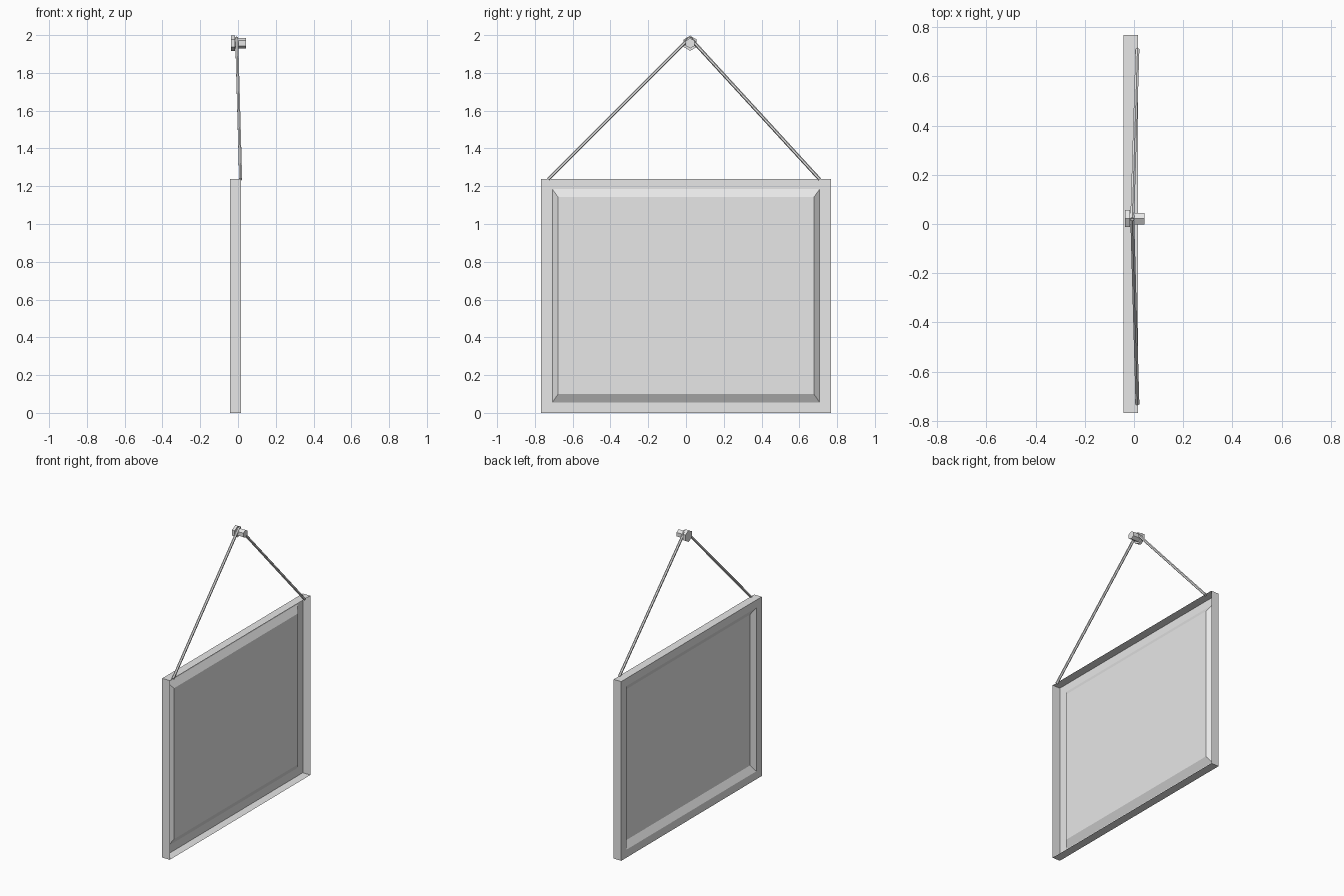
import bpy, bmesh, math
from mathutils import Vector, Matrix

cube = bpy.data.objects.get("Cube")
if cube:
    bpy.data.objects.remove(cube, do_unlink=True)

grey = bpy.data.materials.new("plain_grey")
grey.use_nodes = True
GREY = (0.8, 0.8, 0.8, 1)
grey.diffuse_color = GREY
grey.node_tree.nodes["Principled BSDF"].inputs["Base Color"].default_value = GREY


def finish(name, bm):
    mesh = bpy.data.meshes.new(name)
    bm.to_mesh(mesh)
    bm.free()
    mesh.materials.append(grey)
    bpy.context.collection.objects.link(bpy.data.objects.new(name, mesh))


def loft(name, loops, cap_start=False):
    """Join matching point loops with quads and cap the last one."""
    bm = bmesh.new()
    rings = [[bm.verts.new(p) for p in loop] for loop in loops]
    for a, b in zip(rings, rings[1:]):
        for i in range(len(a)):
            j = (i + 1) % len(a)
            bm.faces.new((a[i], a[j], b[j], b[i]))
    bm.faces.new(rings[-1])
    if cap_start:
        bm.faces.new(rings[0][::-1])
    finish(name, bm)


def rectangle(x, half, low, high):
    return [(x, half, low), (x, -half, low), (x, -half, high), (x, half, high)]


def hexagon(x, radius):
    angles = [-i * math.tau / 6 for i in range(6)]
    return [(x, 0.022 + radius * math.sin(t), 1.957 + radius * math.cos(t))
            for t in angles]


def rod(name, start, end, radius):
    start, end = Vector(start), Vector(end)
    along = end - start
    place = Matrix.Translation((start + end) / 2) @ along.to_track_quat("Z", "Y").to_matrix().to_4x4()
    bm = bmesh.new()
    bmesh.ops.create_cone(bm, cap_ends=True, segments=6, radius1=radius,
                          radius2=radius, depth=along.length, matrix=place)
    finish(name, bm)


# Sign board: open-backed shell with a flat rim, bevel and recessed panel
loft("sign_board", [
    rectangle(0.016, 0.767, 0, 1.238),
    rectangle(-0.042, 0.767, 0, 1.238),
    rectangle(-0.042, 0.708, 0.055, 1.185),
    rectangle(-0.015, 0.677, 0.1, 1.142),
])

# Nail: hexagonal shaft and wider head
loft("nail_shaft", [hexagon(0.042, 0.027), hexagon(-0.016, 0.027)], True)
loft("nail_head", [hexagon(-0.016, 0.04), hexagon(-0.036, 0.04)], True)

# Hanging strings from the nail to the top corners
apex = (-0.007, 0.02, 1.986)
rod("left_string", apex, (0.014, 0.708, 1.236), 0.009)
rod("right_string", apex, (0.014, -0.73, 1.236), 0.009)
